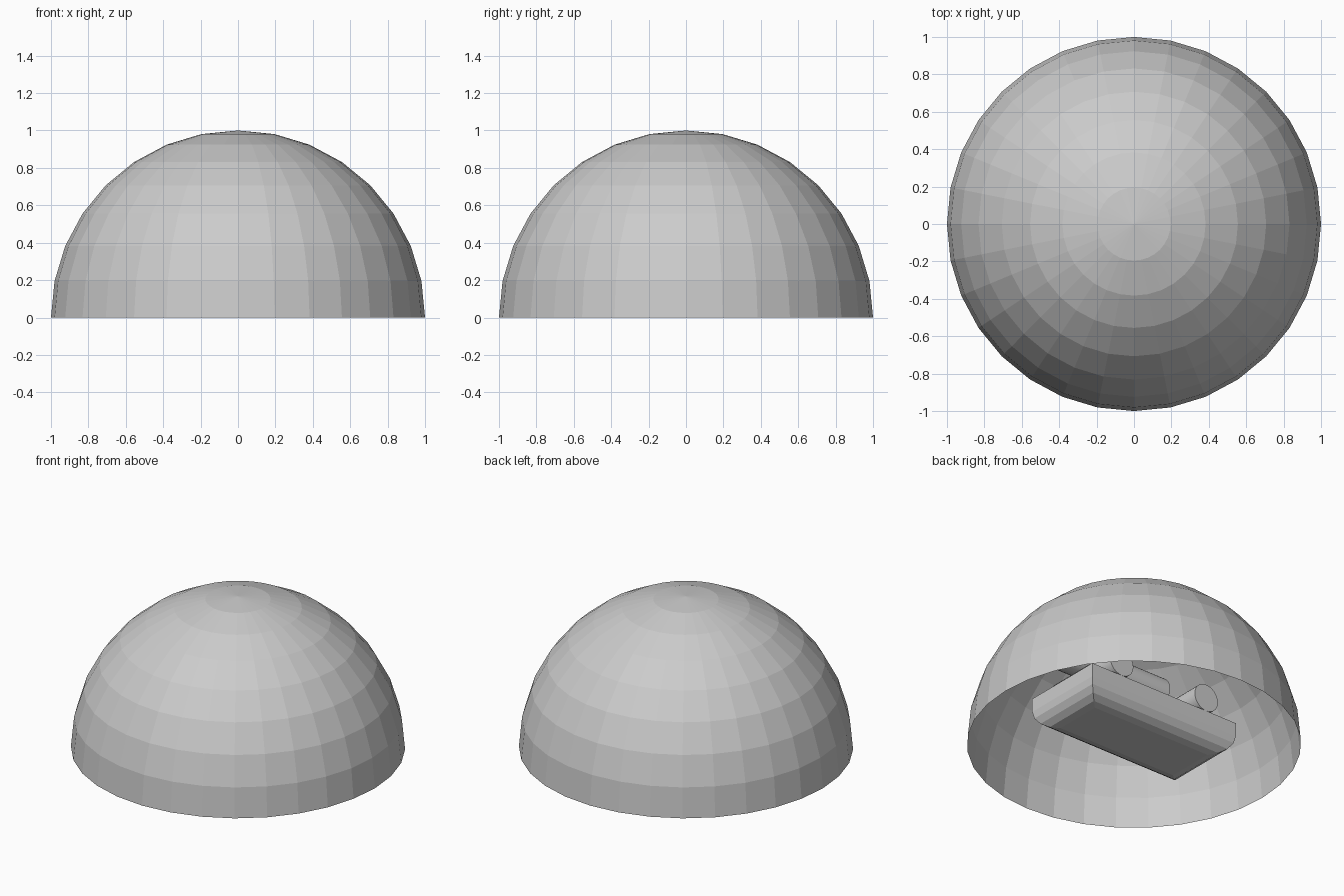
import bpy, bmesh, math

if "Cube" in bpy.data.objects:
    bpy.data.objects.remove(bpy.data.objects["Cube"])


def finish(bm, name):
    me = bpy.data.meshes.new(name)
    bm.to_mesh(me)
    bm.free()
    ob = bpy.data.objects.new(name, me)
    bpy.context.collection.objects.link(ob)
    return ob


def rod(name, radius, length, loc, rot):
    bpy.ops.mesh.primitive_cylinder_add(vertices=32, radius=radius, depth=length,
                                        location=loc, rotation=rot)
    bpy.context.object.name = name
    bpy.ops.object.shade_smooth_by_angle()


# Open half-sphere shell, flat facets
bm = bmesh.new()
bmesh.ops.create_uvsphere(bm, u_segments=32, v_segments=16, radius=1)
low = [v for v in bm.verts if v.co.z < -0.001]
bmesh.ops.delete(bm, geom=low, context='VERTS')
finish(bm, "dome_shell")

# Inner block: flat top, rounded lower edges with mitred corners
hx, hy, top, r, low_z = 0.56, 0.28, 0.23, 0.12, 0.02
steps = [(0, top)]
for i in range(5):
    t = i / 4 * math.pi / 2
    steps.append((r * (1 - math.cos(t)), low_z + r - r * math.sin(t)))
bm = bmesh.new()
rings = []
for inset, z in steps:
    x, y = hx - inset, hy - inset
    rings.append([bm.verts.new((sx * x, sy * y, z))
                  for sx, sy in ((1, 1), (-1, 1), (-1, -1), (1, -1))])
for a, b in zip(rings, rings[1:]):
    for i in range(4):
        j = (i + 1) % 4
        bm.faces.new((a[i], a[j], b[j], b[i]))
bm.faces.new(rings[0])
bm.faces.new(rings[-1][::-1])
bmesh.ops.recalc_face_normals(bm, faces=bm.faces)
finish(bm, "inner_block")

# Pair of pegs lying front to back on the block
for side, sx in (("left", -1), ("right", 1)):
    rod(f"peg_{side}", 0.09, 0.56, (sx * 0.33, 0, 0.32), (math.pi / 2, 0, 0))

# Cross bar above the pegs
rod("cross_bar", 0.10, 0.78, (0, -0.23, 0.59), (0, math.pi / 2, 0))
